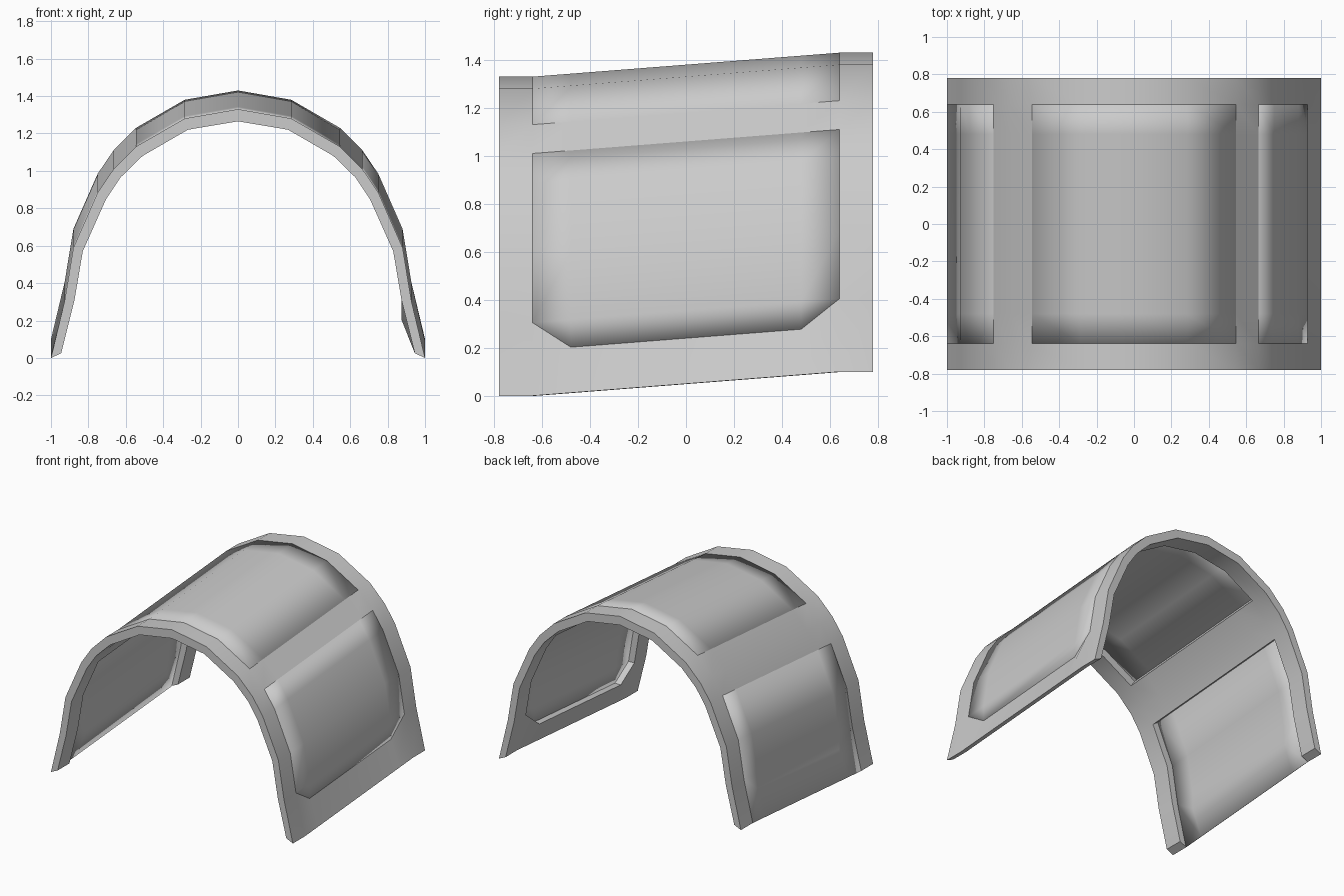
import bpy, bmesh, math

if "Cube" in bpy.data.objects:
    bpy.data.objects.remove(bpy.data.objects["Cube"])

# Half cross-sections, from the foot up to the ridge (x, z at the front end)
OUTER = [(1, 0), (.927, .19), (.927, .305), (.88, .59), (.75, .885),
         (.665, 1.01), (.545, 1.13), (.285, 1.28), (0, 1.33)]
INNER = [(.945, .025), (.875, .19), (.875, .305), (.83, .57), (.705, .85),
         (.628, .965), (.51, 1.08), (.268, 1.22), (0, 1.265)]
YS = [-.78, -.64, -.48, .48, .64, .78]


def full(half):
    return half + [(-x, z) for x, z in half[-2::-1]]


PROFILES = {"out": full(OUTER), "in": full(INNER)}
N = len(PROFILES["out"])
SIDE_A, SIDE_B, ROOF = range(1, 5), range(N - 5, N - 1), range(6, 10)


def pane_rows(r):
    return r in SIDE_A or r in SIDE_B or r in ROOF


def is_pane(r, c):
    return 1 <= c <= 3 and pane_rows(r)


def point(layer, r, c):
    # the chamfer row folds into the row above it outside the middle columns
    if c not in (2, 3):
        r = 2 if r == 1 else N - 3 if r == N - 2 else r
    x, z = PROFILES[layer][r]
    lift = .1 * min(1, max(0, (YS[c] + .64) / 1.28))
    return (x, YS[c], z + lift)


def build(name, faces):
    bm = bmesh.new()
    for f in faces:
        pts = []
        for key in f:
            p = point(*key)
            if p not in pts:
                pts.append(p)
        if len(pts) > 2:
            bm.faces.new([bm.verts.new(p) for p in pts])
    bmesh.ops.remove_doubles(bm, verts=bm.verts, dist=1e-4)
    bmesh.ops.recalc_face_normals(bm, faces=bm.faces)
    # open sheets: make sure they face outwards
    if name != "arch_frame":
        up = sum(f.normal.dot(f.calc_center_median() - f.calc_center_median().project((0, 1, 0)))
                 for f in bm.faces)
        if up < 0:
            bmesh.ops.reverse_faces(bm, faces=bm.faces)
    me = bpy.data.meshes.new(name)
    bm.to_mesh(me)
    bm.free()
    ob = bpy.data.objects.new(name, me)
    bpy.context.collection.objects.link(ob)
    bpy.ops.object.select_all(action='DESELECT')
    ob.select_set(True)
    bpy.context.view_layer.objects.active = ob
    bpy.ops.object.shade_smooth_by_angle(angle=math.radians(32))
    return ob


def cell(layer, r, c):
    return [(layer, r, c), (layer, r + 1, c), (layer, r + 1, c + 1), (layer, r, c + 1)]


def wall(a, b):
    return [("out", *a), ("out", *b), ("in", *b), ("in", *a)]


# Arch frame: outer skin, inner skin, end faces, feet and window reveals
faces = []
C = len(YS) - 1
inside = lambda r, c: 0 <= r < N - 1 and 0 <= c < C and not is_pane(r, c)
for r in range(N - 1):
    for c in range(C):
        if not inside(r, c):
            continue
        faces += [cell("out", r, c), cell("in", r, c)]
        for dr, dc, a, b in ((-1, 0, (r, c), (r, c + 1)), (1, 0, (r + 1, c), (r + 1, c + 1)),
                             (0, -1, (r, c), (r + 1, c)), (0, 1, (r, c + 1), (r + 1, c + 1))):
            if not inside(r + dr, c + dc):
                faces.append(wall(a, b))
build("arch_frame", faces)

# Thin panes flush with the outside
for name, rows in (("right_window", SIDE_A), ("left_window", SIDE_B), ("roof_window", ROOF)):
    ob = build(name, [cell("out", r, c) for r in rows for c in (1, 2, 3)])
    s = ob.modifiers.new("thickness", 'SOLIDIFY')
    s.thickness = .004
    s.offset = -1
